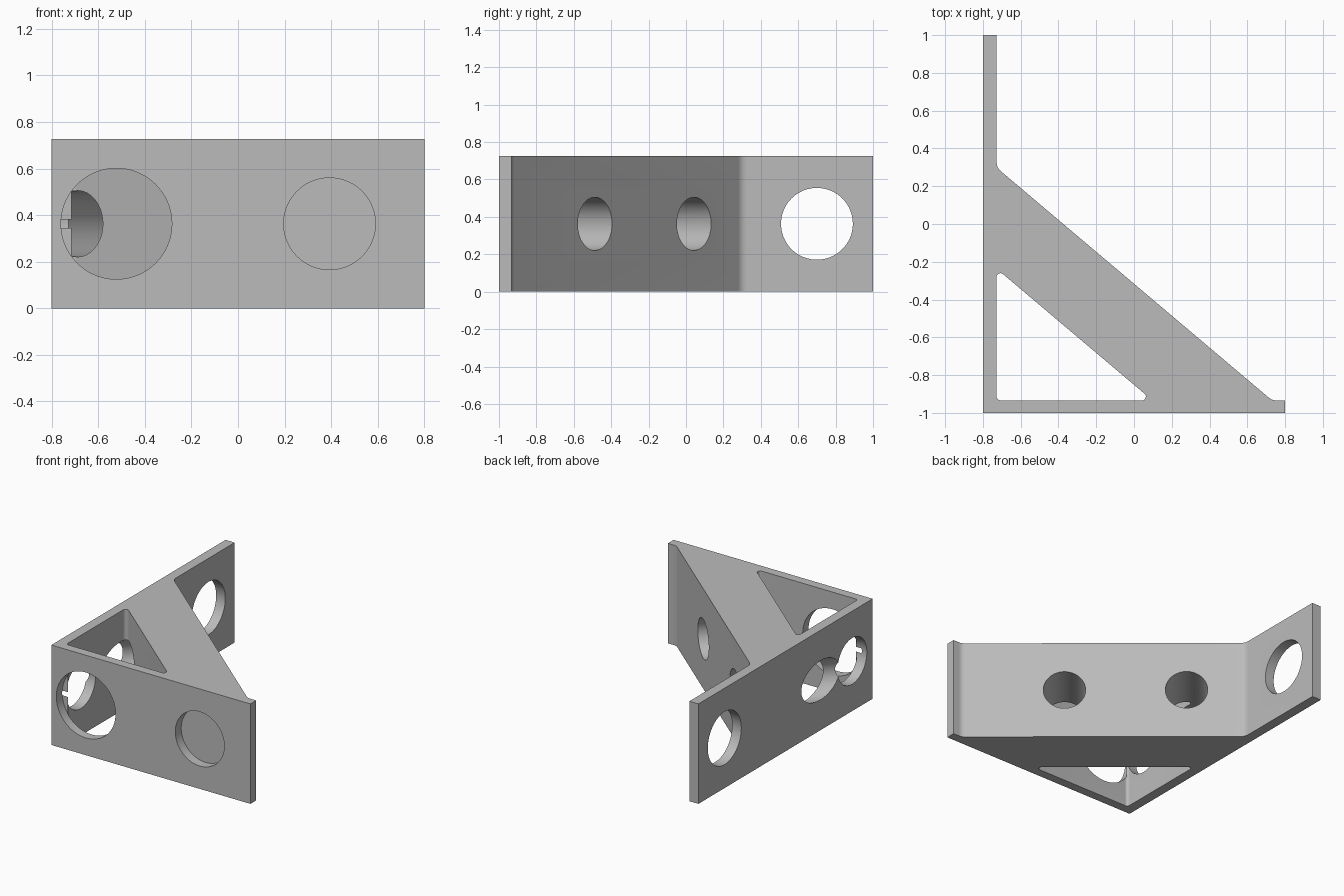
import bpy, bmesh, math
from mathutils import Vector

if "Cube" in bpy.data.objects:
    bpy.data.objects.remove(bpy.data.objects["Cube"])

HEIGHT = 0.726
MID = HEIGHT / 2
SIDE_X = -0.727      # inner face of the side plate
FRONT_Y = -0.934     # inner face of the front plate
SLOPE = -0.845       # slope of the diagonal brace

grey = bpy.data.materials.new("plain grey")
grey.use_nodes = True
colour = (0.5, 0.5, 0.5, 1)
grey.diffuse_color = colour
grey.node_tree.nodes["Principled BSDF"].inputs["Base Color"].default_value = colour


def fillet(points, steps=8):
    """Round each (x, y, radius) corner of a closed outline."""
    out = []
    for i, (x, y, r) in enumerate(points):
        p = Vector((x, y))
        if r == 0:
            out.append(p)
            continue
        a = (Vector(points[i - 1][:2]) - p).normalized()
        b = (Vector(points[(i + 1) % len(points)][:2]) - p).normalized()
        half = a.angle(b) / 2
        centre = p + (a + b).normalized() * (r / math.sin(half))
        start = p + a * (r / math.tan(half)) - centre
        end = p + b * (r / math.tan(half)) - centre
        for k in range(steps + 1):
            t = k / steps
            out.append(centre + start.lerp(end, t).normalized() * r)
    return out


def prism(name, outline, z0, z1):
    bm = bmesh.new()
    face = bm.faces.new([bm.verts.new((p.x, p.y, z0)) for p in outline])
    top = bmesh.ops.extrude_face_region(bm, geom=[face])["geom"]
    bmesh.ops.translate(bm, vec=(0, 0, z1 - z0),
                        verts=[v for v in top if isinstance(v, bmesh.types.BMVert)])
    bmesh.ops.recalc_face_normals(bm, faces=bm.faces)
    mesh = bpy.data.meshes.new(name)
    bm.to_mesh(mesh)
    bm.free()
    obj = bpy.data.objects.new(name, mesh)
    bpy.context.collection.objects.link(obj)
    mesh.materials.append(grey)
    return obj


def drill(name, start, end, radius):
    a, b = (Vector((x, y, MID)) for x, y in (start, end))
    bpy.ops.mesh.primitive_cylinder_add(vertices=72, radius=radius,
                                        depth=(b - a).length, location=(a + b) / 2)
    obj = bpy.context.object
    obj.name = name
    obj.rotation_euler = (b - a).to_track_quat("Z", "Y").to_euler()
    obj.data.materials.append(grey)
    return obj


def brace_y(x, y_at_side):
    return y_at_side + SLOPE * (x - SIDE_X)


# Two plates joined by a thick diagonal brace
outer_y, inner_y = 0.298, -0.237
outer_x = SIDE_X + (FRONT_Y - outer_y) / SLOPE
inner_x = SIDE_X + (FRONT_Y - inner_y) / SLOPE
bracket = prism("bracket", fillet([
    (-0.8, -1, 0), (0.8, -1, 0), (0.8, FRONT_Y, 0), (outer_x, FRONT_Y, 0.06),
    (SIDE_X, outer_y, 0.06), (SIDE_X, 1, 0), (-0.8, 1, 0)]), 0, HEIGHT)

# Triangular opening behind the brace
cutters = [prism("triangle_cutter", fillet([
    (SIDE_X, FRONT_Y, 0.02), (inner_x, FRONT_Y, 0.02), (SIDE_X, inner_y, 0.02)]),
    -0.1, HEIGHT + 0.1)]

# Front plate: a through hole and a shallow recess
for x, radius in ((-0.522, 0.238), (0.393, 0.197)):
    cutters.append(drill("front_cutter", (x, -1.1), (x, FRONT_Y + 0.002), radius))

# Side plate holes
for y, radius in ((0.70, 0.192), (-0.765, 0.168)):
    cutters.append(drill("side_cutter", (-0.9, y), (SIDE_X + 0.03, y), radius))

# Holes square to the brace; the rear one also passes through the side plate
normal = Vector((-SLOPE, 1)).normalized()
for x, depth in ((0.202, 0.44), (-0.425, 0.85)):
    p = Vector((x, brace_y(x, outer_y)))
    cutters.append(drill("brace_cutter", p + normal * 0.1, p - normal * depth, 0.142))

bpy.context.view_layer.objects.active = bracket
for cutter in cutters:
    cut = bracket.modifiers.new("cut", "BOOLEAN")
    cut.operation = "DIFFERENCE"
    cut.solver = "EXACT"
    cut.object = cutter
    bpy.ops.object.modifier_apply(modifier=cut.name)
    bpy.data.objects.remove(cutter)

bpy.ops.object.select_all(action="DESELECT")
bracket.select_set(True)
bpy.ops.object.shade_smooth_by_angle(angle=math.radians(25))
